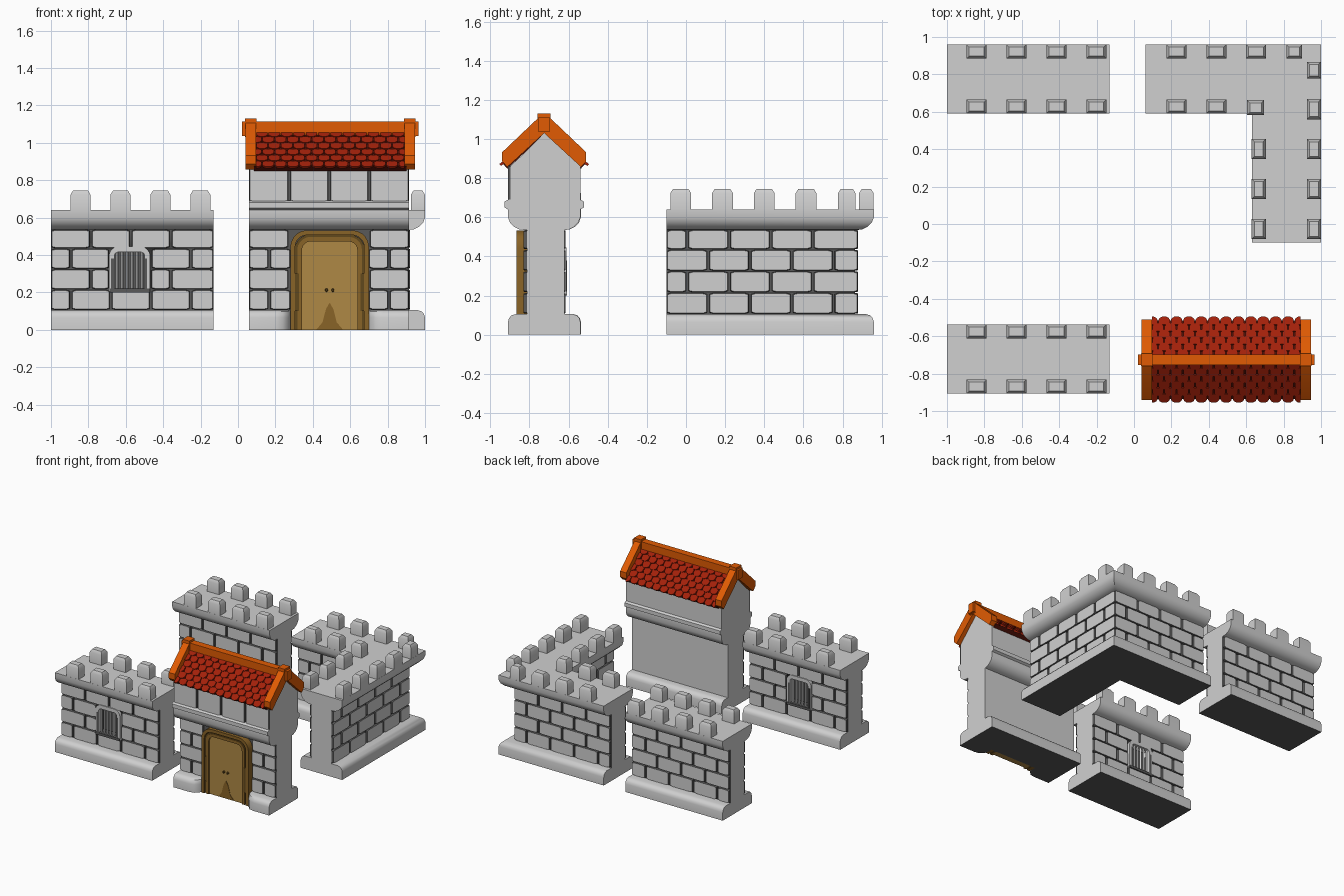
import bpy, bmesh, math

if "Cube" in bpy.data.objects:
    bpy.data.objects.remove(bpy.data.objects["Cube"])


def material(name, rgb):
    m = bpy.data.materials.new(name)
    m.diffuse_color = (*rgb, 1)
    m.use_nodes = True
    m.node_tree.nodes["Principled BSDF"].inputs["Base Color"].default_value = m.diffuse_color
    return m


STONE = material("grey stone", (0.63, 0.63, 0.63))
JOINT = material("dark grey joint", (0.1, 0.1, 0.1))
ORANGE = material("orange trim", (0.75, 0.105, 0.001))
RED = material("red tile", (0.37, 0.015, 0.003))
SHADE = material("dark red underlay", (0.07, 0.005, 0.002))
FRAME = material("door frame brown", (0.25, 0.125, 0.02))
PANEL = material("door panel tan", (0.43, 0.25, 0.06))
DARK = material("dark brown", (0.12, 0.065, 0.012))


def loft(bm, rings):
    """Skin a list of equal rings, cap both ends, return the side faces."""
    vs = [[bm.verts.new(p) for p in r] for r in rings]
    n = len(vs[0])
    sides = [bm.faces.new((a[i], a[(i + 1) % n], b[(i + 1) % n], b[i]))
             for a, b in zip(vs, vs[1:]) for i in range(n)]
    bm.faces.new(vs[0])
    bm.faces.new(vs[-1])
    return sides


def box(bm, x0, x1, y0, y1, z0, z1):
    return loft(bm, [[(x0, y0, z), (x1, y0, z), (x1, y1, z), (x0, y1, z)] for z in (z0, z1)])


def finish(name, bm, *mats, strips=None, front_only=False):
    """Make the object; strips = (low, high) face heights painted as joints, with the underside."""
    bmesh.ops.recalc_face_normals(bm, faces=bm.faces)
    for f in bm.faces if strips is not None else ():
        zs = [v.co.z for v in f.verts]
        fits = any(abs(min(zs) - a) + abs(max(zs) - b) < .001 for a, b in strips)
        if max(zs) < .001 or (fits and (f.normal.y < -.5 or not front_only)):
            f.material_index = 1
        f.smooth = True
    me = bpy.data.meshes.new(name)
    bm.to_mesh(me)
    bm.free()
    me.set_sharp_from_angle(angle=math.radians(35))
    for m in mats:
        me.materials.append(m)
    ob = bpy.data.objects.new(name, me)
    bpy.context.collection.objects.link(ob)
    return ob


# ---- shared stonework helpers (u along the wall, d outward, z up) ----
PLINTH = [(.185, 0), (.185, .065), (.18, .083), (.168, .098), (.145, .105)]
CORBEL = [(.088, .535), (.125, .537), (.153, .551), (.175, .573), (.185, .6), (.185, .64)]
HALF = PLINTH + [(.088, .105)] + CORBEL
PROFILE = HALF + [(-d, z) for d, z in reversed(HALF)]
ROWS = [.105, .215, .325, .435, .537]
PITCH = .2135


def brick(bm, place, u0, u1, z0, z1, d0=.088, d1=.105):
    def ring(d, g):
        a, b, c, e = u0 + g + .004, u1 - g - .004, z0 + g, z1 - g
        k, m = min(.02, (b - a) / 3), .006
        return [place(u, d, z) for u, z in
                [(a + k, c), (b - k, c), (b, c + m), (b, e - m),
                 (b - k, e), (a + k, e), (a, e - m), (a, c + m)]]
    for f in loft(bm, [ring(d0, .002), ring(d1 - .006, .003), ring(d1, .005)]):
        f.material_index = 1


def brick_face(bm, place, length, hole=None, flip=0):
    """Staggered courses, leaving out hole = (u0, u1, z0, z1)."""
    for r in range(4):
        z0, z1 = ROWS[r], ROWS[r + 1]
        cuts, u = [-.004], PITCH * (.5 if (r + flip) % 2 == 0 else 1)
        while u < length - .03:
            cuts.append(u)
            u += PITCH
        cuts.append(length + .004)
        for a, b in zip(cuts, cuts[1:]):
            spans = [(a, b)]
            if hole and z0 < hole[3] - .02 and z1 > hole[2] + .02:
                spans = [(a, min(b, hole[0])), (max(a, hole[1]), b)]
            for s, e in spans:
                if e - s > .025:
                    brick(bm, place, s, e, z0, z1)


def merlon(bm, cx, cy, sx, sy):
    loft(bm, [[(cx + i * (sx / 2 - g), cy + j * (sy / 2 - g), z)
               for i, j in ((-1, -1), (1, -1), (1, 1), (-1, 1))]
              for z, g in ((.635, 0), (.722, 0), (.745, .014))])


def arch(u0, u1, z0, z1, r):
    """Upright outline with rounded top corners."""
    ts = [math.pi / 10 * i for i in range(6)]
    pts = [(u0, z0)] + [(u0 + r - r * math.cos(t), z1 - r + r * math.sin(t)) for t in ts]
    return pts + [(u0 + u1 - u, z) for u, z in reversed(pts)]


def arch_frame(bm, place, u0, u1, z0, z1, r, w, d0, d1):
    pairs = zip(arch(u0, u1, z0, z1, r), arch(u0 + w, u1 - w, z0, z1 - w, max(r - w, .01)))
    loft(bm, [[place(p[0], d, p[1]) for p, d in ((o, d0), (o, d1), (i, d1), (i, d0))]
              for o, i in pairs])


def wall(x0, yc, s):
    """Placement on a wall along x; s = -1 front face, 1 back face."""
    return lambda u, d, z: (x0 + u, yc + s * d, z)


# ---- two straight walls, the front one with barred windows ----
for label, yc, window in (("back_wall", .775, False), ("window_wall", -.722, True)):
    core, bricks, tops = bmesh.new(), bmesh.new(), bmesh.new()
    loft(core, [[(x, yc - d, z) for d, z in PROFILE] for x in (-1, -.13)])
    core = finish(label + "_core", core, STONE, JOINT, strips=[(.105, .535)])
    cutter, dark = bmesh.new(), bmesh.new()
    for s in (-1, 1):
        place = wall(-1, yc, s)
        brick_face(bricks, place, .87, (.315, .53, .2, .44) if window else None)
        for i in range(4):
            merlon(tops, -.842 + i * PITCH, yc + s * .147, .107, .075)
        if window:
            arch_frame(bricks, place, .31, .53, .205, .445, .05, .03, .08, .112)
            for i in range(6):
                loft(bricks, [[place(.352 + i * .0272 + a, .09 + b, z) for a, b in
                               ((-.008, 0), (0, .009), (.008, 0), (0, -.009))] for z in (.21, .425)])
            box(cutter, -.665, -.495, *sorted((yc + s * .035, yc + s * .13)), .215, .42)
            # dark recess back, sill and jamb plates
            for a, b, d, z0, z1 in ((.33, .51, .042, .21, .425), (.315, .53, .115, .2, .22),
                                    (.322, .336, .114, .21, .38), (.504, .514, .114, .21, .38)):
                box(dark, a - 1, b - 1, *sorted((yc + s * .03, yc + s * d)), z0, z1)
    finish(label + "_bricks", bricks, STONE, JOINT)
    finish(label + "_merlons", tops, STONE)
    if window:
        finish("window_dark_parts", dark, JOINT)
        cutter = finish("window_cutter", cutter, STONE)
        cutter.hide_render = cutter.hide_viewport = True
        mod = core.modifiers.new("window recess", 'BOOLEAN')
        mod.object, mod.operation, mod.solver = cutter, 'DIFFERENCE', 'EXACT'

# ---- corner wall: profile mitred round an L ----
cx, cy = .815, .775
bm = bmesh.new()
loft(bm, [[(px if px else cx + d, py if py else cy + d, z) for d, z in PROFILE]
          for px, py in ((.062, 0), (0, 0), (0, -.1))])
finish("corner_wall_core", bm, STONE, JOINT, strips=[(.105, .535)])
bm = bmesh.new()
brick_face(bm, wall(.062, cy, 1), cx + .105 - .062)
brick_face(bm, wall(.062, cy, -1), cx - .105 - .062)
brick_face(bm, lambda u, d, z: (cx + d, u - .1, z), cy + .205, flip=1)
brick_face(bm, lambda u, d, z: (cx - d, u - .1, z), cy - .005, flip=1)
finish("corner_wall_bricks", bm, STONE, JOINT)
bm = bmesh.new()
for x, y in ((.227, .922), (.44, .922), (.653, .922), (.227, .628), (.44, .628)):
    merlon(bm, x, y, .107, .075)
merlon(bm, .857, .922, .085, .075)
merlon(bm, .962, .822, .075, .09)
merlon(bm, .65, .622, .09, .08)
for i in range(4):
    for x in (.962, .667)[:2 if i < 3 else 1]:
        merlon(bm, x, -.027 + i * PITCH, .075, .107)
finish("corner_wall_merlons", bm, STONE)

# ---- gatehouse body ----
gy, gl = -.725, .855
place = wall(.06, gy, -1)
upper = [(.203, .65), (.203, .68), (.185, .69)]
rear = PLINTH + [(.105, .105), (.105, .535)] + CORBEL[1:] + upper + [(.185, .86)]
prof = [(.088, 0)] + CORBEL + upper + [(.172, .69), (.172, .86), (0, 1.03)]
prof += [(-d, z) for d, z in reversed(rear)]
bm = bmesh.new()
loft(bm, [[place(u, d, z) for d, z in prof] for u in (0, gl)])
finish("gate_body", bm, STONE, JOINT, strips=[(0, .535), (.69, .86)], front_only=True)
bm = bmesh.new()
brick_face(bm, place, gl, (.225, .635, 0, .6))
for i in range(4):
    brick(bm, place, i * gl / 4 - .004 * (i == 0), (i + 1) * gl / 4 + .004 * (i == 3),
          .682, .868, .172, .186)
finish("gate_bricks", bm, STONE, JOINT)
bm = bmesh.new()
for flip in (False, True):
    loft(bm, [[place(gl - u if flip else u, .088 + (d - .088) * k, z)
               for d, z in PLINTH + [(.088, .105), (.088, 0)]]
              for u, k in ((0, 1), (.14, 1), (.18, .92), (.21, .6), (.22, .3))])
finish("gate_plinths", bm, STONE, JOINT, strips=[])

# ---- door ----
bm = bmesh.new()
arch_frame(bm, place, .22, .64, 0, .532, .09, .025, .08, .142)
arch_frame(bm, place, .257, .603, 0, .497, .07, .025, .08, .138)
loft(bm, [[place(u, d, z) for u, z in ((.36, .002), (.50, .002), (.468, .04), (.45, .11),
                                       (.43, .145), (.41, .11), (.392, .04))] for d in (.12, .129)])
finish("door_frame_and_foot_patch", bm, FRAME)
bm = bmesh.new()
arch_frame(bm, place, .243, .617, 0, .509, .08, .016, .08, .130)
for u in (.413, .447):
    brick(bm, place, u - .014, u + .014, .2, .224, .12, .14)
for u in (.253, .607):
    loft(bm, [[place(u + a, d, z) for a, z in ((-.012, .1), (.012, .1), (.012, .3), (-.012, .3))]
              for d in (.12, .14)])
finish("door_groove_and_handles", bm, DARK, DARK)
bm = bmesh.new()
loft(bm, [[place(u, d, z) for u, z in arch(.27, .59, 0, .485, .05)] for d in (.08, .126)])
finish("door_panel", bm, PANEL)

# ---- roof: dark underlay, rows of tiles, bargeboards and ridge ----
CA, SA = math.cos(math.radians(43)), math.sin(math.radians(43))


def slope(side, x, v, w):
    return (x, gy + side * (v * CA + w * SA), 1.065 - v * SA + w * CA)


TILE = [(-.03, 0), (.03, 0), (.03, .033), (.024, .044), (.012, .052),
        (-.012, .052), (-.024, .044), (-.03, .033)]
under, tiles, boards = bmesh.new(), bmesh.new(), bmesh.new()
X0, X1, N = .095, .89, 12
STEP = (X1 - X0) / N
for side in (-1, 1):
    loft(under, [[slope(side, x, v, w) for v, w in ((0, -.03), (.285, -.03), (.285, .002), (0, .002))]
                 for x in (X0 - .01, X1 + .01)])
    for r in range(6):
        for c in range(N + r % 2):
            x = X0 + (c + (0 if r % 2 else .5)) * STEP
            loft(tiles, [[slope(side, min(max(x + u, X0), X1), .01 + r * .0475 + v, t + v * .12)
                          for u, v in TILE] for t in (-.004, .009)])
    # bargeboards with plumb-cut feet
    for x in (.04, .89):
        pts = [(0, 1.03), (0, 1.125), (.03, 1.108), (.215, .932), (.215, .885), (.188, .857)]
        loft(boards, [[(xx, gy + side * h, z) for h, z in pts] for xx in (x, x + .055)])
finish("roof_underlay", under, SHADE)
finish("roof_tiles", tiles, RED)
box(boards, .022, .965, gy - .028, gy + .028, 1.035, 1.113)
for x in (.037, .887):
    box(boards, x, x + .061, gy - .033, gy + .033, 1.03, 1.13)
finish("roof_trim", boards, ORANGE)
